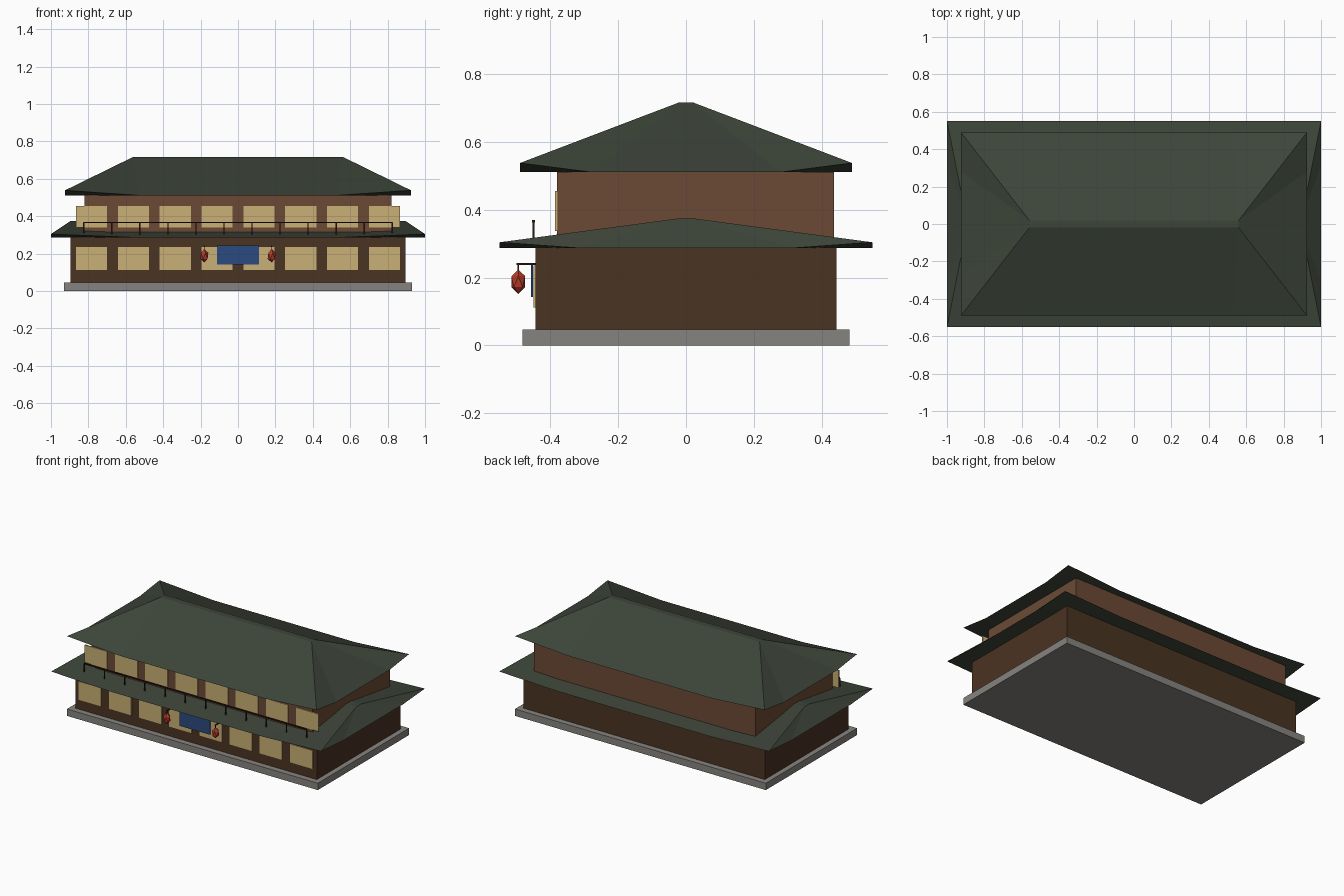
import bpy
import bmesh

if "Cube" in bpy.data.objects:
    bpy.data.objects.remove(bpy.data.objects["Cube"])


def material(name, code):
    """Flat material from an sRGB hex code, stored as linear values."""
    srgb = [int(code[i:i + 2], 16) / 255 for i in (0, 2, 4)]
    colour = [c / 12.92 if c < 0.04 else ((c + 0.055) / 1.055) ** 2.4 for c in srgb] + [1]
    mat = bpy.data.materials.new(name)
    mat.use_nodes = True
    mat.diffuse_color = colour
    mat.node_tree.nodes["Principled BSDF"].inputs["Base Color"].default_value = colour
    return mat


STONE = material("grey stone", "868480")
DARK_WOOD = material("dark brown wood", "4a3322")
WARM_WOOD = material("warm brown wood", "6b4a35")
TILE = material("dark green tile", "3d4539")
PAPER = material("cream paper", "c9b075")
CLOTH = material("blue cloth", "2b4a80")
RED = material("red lantern paper", "b53a28")
BLACK_WOOD = material("blackish brown wood", "2a1c14")


def finish(name, bm, mat):
    bmesh.ops.recalc_face_normals(bm, faces=bm.faces)
    mesh = bpy.data.meshes.new(name)
    bm.to_mesh(mesh)
    bm.free()
    mesh.materials.append(mat)
    obj = bpy.data.objects.new(name, mesh)
    bpy.context.collection.objects.link(obj)
    return obj


def add_box(bm, low, high):
    verts = bmesh.ops.create_cube(bm, size=1)["verts"]
    for v in verts:
        v.co = [(a + b) / 2 + c * (b - a) for a, b, c in zip(low, high, v.co)]


def box(name, low, high, mat):
    bm = bmesh.new()
    add_box(bm, low, high)
    return finish(name, bm, mat)


def hip_roof(name, half_x, half_y, corner_z, eave_z, ridge_x, ridge_y, ridge_z):
    """Hipped roof whose eaves sweep up at the corners."""
    bm = bmesh.new()
    knot = 0.57
    signs = [(1, 1), (-1, 1), (-1, -1), (1, -1)]
    corners = [bm.verts.new((sx * half_x, sy * half_y, corner_z)) for sx, sy in signs]
    ridge = [bm.verts.new((sx * ridge_x, sy * ridge_y, ridge_z)) for sx, sy in signs]
    knots = []
    for i in range(4):
        along_x = i % 2 == 0
        for sx, sy in (signs[i], signs[(i + 1) % 4]):
            kx, ky = (knot, 1) if along_x else (1, knot)
            knots.append(bm.verts.new((sx * half_x * kx, sy * half_y * ky, eave_z)))
    for i in range(4):
        j = (i + 1) % 4
        a, b = knots[2 * i], knots[2 * i + 1]
        bm.faces.new((corners[i], a, ridge[i]))
        bm.faces.new((a, b, ridge[j], ridge[i]))
        bm.faces.new((b, corners[j], ridge[j]))
        bm.faces.new((a, corners[i], knots[2 * i - 1]))
    bm.faces.new(ridge)
    bm.faces.new(knots[::-1])
    return finish(name, bm, TILE)


def window_row(name, y, z_low, z_high):
    bm = bmesh.new()
    for i in range(8):
        x = (i - 3.5) * 0.2237
        add_box(bm, (x - 0.083, y - 0.005, z_low), (x + 0.083, y + 0.003, z_high))
    return finish(name, bm, PAPER)


# Main body
box("stone_base", (-0.93, -0.483, 0), (0.93, 0.483, 0.046), STONE)
box("lower_walls", (-0.895, -0.444, 0.046), (0.895, 0.444, 0.288), DARK_WOOD)
box("upper_walls", (-0.82, -0.38, 0.287), (0.82, 0.437, 0.512), WARM_WOOD)
hip_roof("lower_roof", 1.0, 0.55, 0.304, 0.287, 0.895, 0.025, 0.374)
hip_roof("upper_roof", 0.925, 0.49, 0.538, 0.511, 0.56, 0.02, 0.717)

# Windows and door curtain
window_row("lower_windows", -0.445, 0.112, 0.235)
window_row("upper_windows", -0.381, 0.338, 0.455)
box("door_curtain", (-0.112, -0.457, 0.142), (0.112, -0.452, 0.243), CLOTH)

# Balcony railing
bm = bmesh.new()
add_box(bm, (-0.825, -0.454, 0.363), (0.825, -0.446, 0.37))
for i in range(12):
    x = (i - 5.5) * 0.15
    add_box(bm, (x - 0.003, -0.453, 0.295), (x + 0.003, -0.447, 0.365))
finish("balcony_railing", bm, BLACK_WOOD)

# Lanterns on wall brackets
for side, x in (("left", 0.18), ("right", -0.18)):
    bm = bmesh.new()
    add_box(bm, (x - 0.003, -0.5, 0.237), (x + 0.003, -0.444, 0.243))
    add_box(bm, (x - 0.002, -0.497, 0.218), (x + 0.002, -0.493, 0.24))
    finish(side + "_lantern_bracket", bm, BLACK_WOOD)
    bm = bmesh.new()
    bmesh.ops.create_icosphere(bm, subdivisions=1, radius=0.024)
    lantern = finish(side + "_lantern", bm, RED)
    lantern.location = (x, -0.495, 0.188)
    lantern.scale = (1, 1, 1.5)
